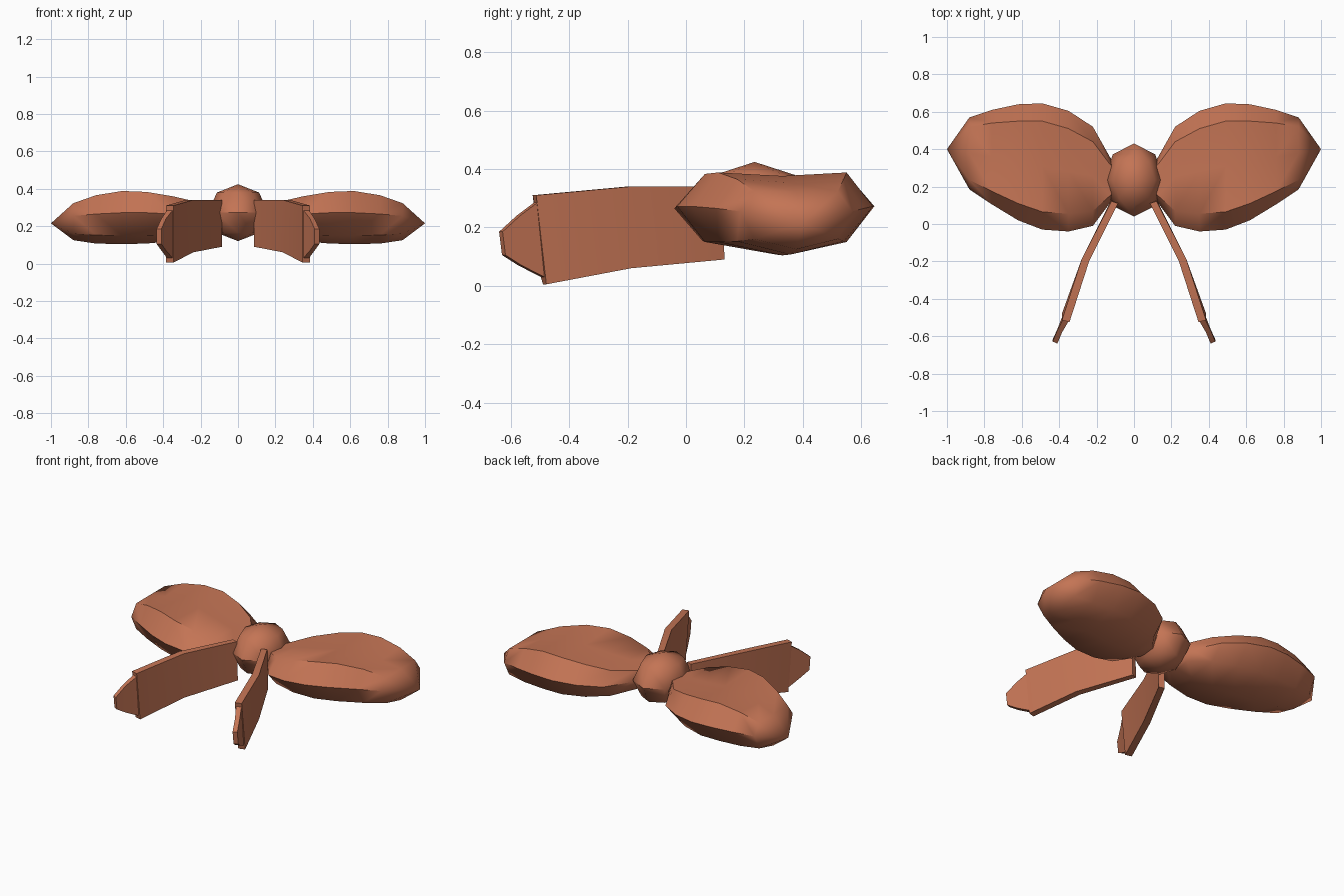
import bpy, bmesh, math
from mathutils import Matrix

if "Cube" in bpy.data.objects:
    bpy.data.objects.remove(bpy.data.objects["Cube"])

clay = bpy.data.materials.new("terracotta")
clay.diffuse_color = (0.55, 0.175, 0.09, 1)
clay.use_nodes = True
clay.node_tree.nodes["Principled BSDF"].inputs["Base Color"].default_value = clay.diffuse_color


def finish(name, bm, angle):
    bmesh.ops.recalc_face_normals(bm, faces=bm.faces)
    me = bpy.data.meshes.new(name)
    bm.to_mesh(me)
    bm.free()
    me.materials.append(clay)
    ob = bpy.data.objects.new(name, me)
    bpy.context.collection.objects.link(ob)
    bpy.ops.object.select_all(action='DESELECT')
    ob.select_set(True)
    bpy.context.view_layer.objects.active = ob
    bpy.ops.object.shade_smooth_by_angle(angle=math.radians(angle))
    return ob


def loft(rings, tip=None):
    """Skin closed rings; finish with a point or a cap."""
    bm = bmesh.new()
    vs = [[bm.verts.new(p) for p in r] for r in rings]
    n = len(vs[0])
    for a, b in zip(vs, vs[1:]):
        for i in range(n):
            j = (i + 1) % n
            bm.faces.new((a[i], a[j], b[j], b[i]))
    bm.faces.new(vs[0])
    if tip:
        t = bm.verts.new(tip)
        for i in range(n):
            bm.faces.new((vs[-1][i], vs[-1][(i + 1) % n], t))
    else:
        bm.faces.new(vs[-1])
    return bm


# Puffed loop sections: x, front y, back y, ridge inset, top z, rim z, lower ridge z, bottom z
loop_sections = [
    (0.10, 0.15, 0.32, 0.03, 0.30, 0.25, 0.20, 0.185),
    (0.13, 0.11, 0.36, 0.04, 0.31, 0.25, 0.19, 0.175),
    (0.22, -0.01, 0.52, 0.08, 0.33, 0.255, 0.17, 0.145),
    (0.35, -0.04, 0.605, 0.095, 0.36, 0.265, 0.155, 0.12),
    (0.49, -0.03, 0.645, 0.095, 0.383, 0.272, 0.15, 0.107),
    (0.62, 0.02, 0.64, 0.09, 0.388, 0.272, 0.15, 0.104),
    (0.76, 0.105, 0.61, 0.07, 0.365, 0.265, 0.152, 0.107),
    (0.88, 0.185, 0.57, 0.05, 0.323, 0.255, 0.16, 0.125),
]

# Ribbon tail sections: inner x, outer x, top y, top z, bottom y, bottom z
tail_sections = [
    (0.085, 0.12, 0.11, 0.34, 0.12, 0.09),
    (0.24, 0.28, -0.20, 0.34, -0.20, 0.06),
    (0.345, 0.385, -0.525, 0.31, -0.49, 0.005),
    (0.35, 0.38, -0.52, 0.285, -0.497, 0.03),
    (0.385, 0.41, -0.58, 0.24, -0.575, 0.07),
    (0.41, 0.435, -0.64, 0.185, -0.63, 0.105),
]

for side, s in (("right", 1), ("left", -1)):
    rings = []
    for x, f, b, d, zt, ze, zr, zb in loop_sections:
        m = (f + b) / 2
        sag = 0.012 if 0.3 < x < 0.8 else 0
        rings.append([(s * x, f, ze), (s * x, f + d, zt), (s * x, m, zt - sag),
                      (s * x, b - d, zt), (s * x, b, ze), (s * x, b - d, zr),
                      (s * x, m, zb), (s * x, f + d, zr)])
    finish(side + "_loop", loft(rings, (s * 1.0, 0.40, 0.215)), 45)

    rings = [[(s * xi, yt, zt), (s * xo, yt + 0.012, zt),
              (s * xo, yb + 0.012, zb), (s * xi, yb, zb)]
             for xi, xo, yt, zt, yb, zb in tail_sections]
    finish(side + "_tail", loft(rings), 30)

# Faceted centre knot
bm = bmesh.new()
bmesh.ops.create_uvsphere(bm, u_segments=8, v_segments=4, radius=1)
bmesh.ops.transform(bm, verts=bm.verts, matrix=Matrix.Translation((0, 0.235, 0.272))
                    @ Matrix.Diagonal((0.16, 0.195, 0.152, 1)))
finish("knot", bm, 50)
